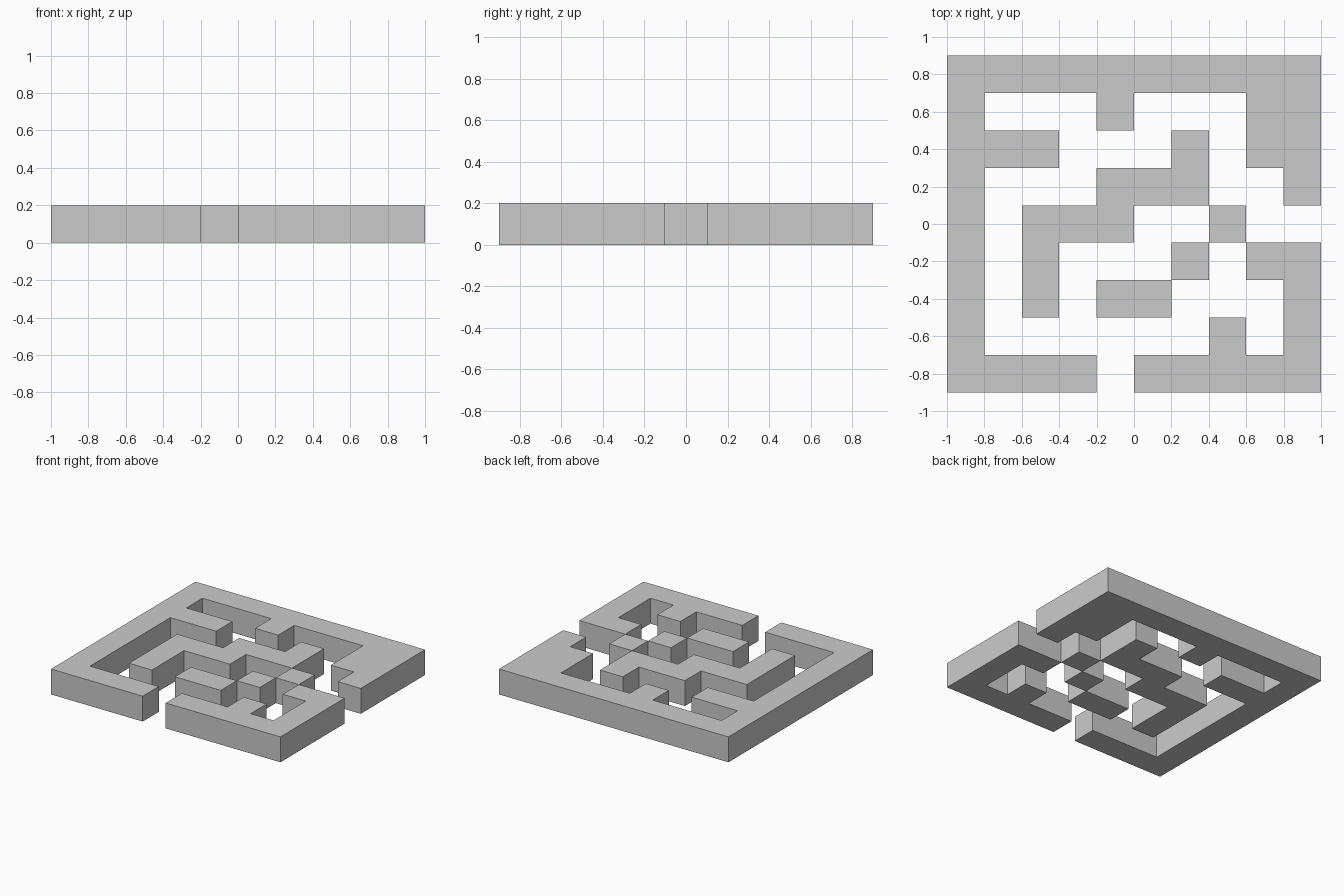
import bpy, bmesh, math

if "Cube" in bpy.data.objects:
    bpy.data.objects.remove(bpy.data.objects["Cube"])

CELL = 0.2      # wall thickness and height

# Floor plan, back row first; each letter is one connected wall
PLAN = [
    "AAAAAAAAAA",
    "A...A...AA",
    "AAA...C.AA",
    "A...CCC..A",
    "A.CCC..D..",
    "A.C...E.BB",
    "A.C.FF...B",
    "A......B.B",
    "AAAA.BBBBB",
]
NAMES = {
    "A": "outer_wall_left_back",
    "B": "outer_wall_front_right",
    "C": "inner_stepped_wall",
    "D": "inner_block_right",
    "E": "inner_block_centre",
    "F": "inner_short_wall",
}
ROWS, COLS = len(PLAN), len(PLAN[0])


def build_wall(letter, name):
    """Lay out the wall's floor cells, raise them and merge flat faces."""
    bm = bmesh.new()
    for r, row in enumerate(PLAN):
        for c, ch in enumerate(row):
            if ch != letter:
                continue
            x = (c - COLS / 2) * CELL
            y = (ROWS / 2 - r - 1) * CELL
            corners = ((x, y), (x + CELL, y), (x + CELL, y + CELL), (x, y + CELL))
            bm.faces.new([bm.verts.new((px, py, 0)) for px, py in corners])
    bmesh.ops.remove_doubles(bm, verts=bm.verts[:], dist=0.001)
    ext = bmesh.ops.extrude_face_region(bm, geom=bm.faces[:], use_keep_orig=True)
    top = [g for g in ext["geom"] if isinstance(g, bmesh.types.BMVert)]
    bmesh.ops.translate(bm, verts=top, vec=(0, 0, CELL))
    bmesh.ops.recalc_face_normals(bm, faces=bm.faces[:])
    bmesh.ops.dissolve_limit(bm, angle_limit=math.radians(1),
                             verts=bm.verts[:], edges=bm.edges[:])
    mesh = bpy.data.meshes.new(name)
    bm.to_mesh(mesh)
    bm.free()
    bpy.context.collection.objects.link(bpy.data.objects.new(name, mesh))


for letter, name in NAMES.items():
    build_wall(letter, name)
